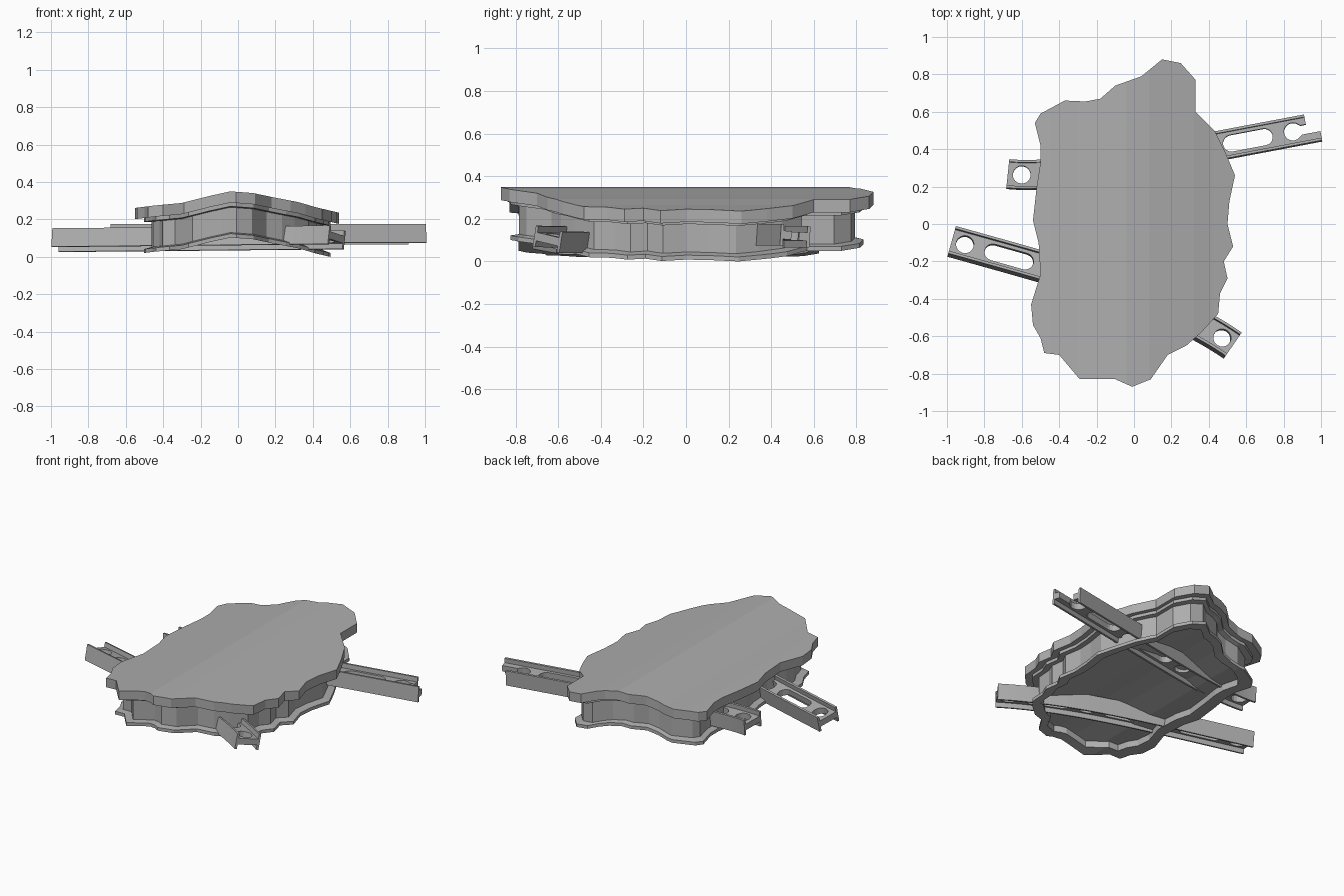
import bpy, bmesh
from math import sin, cos, pi, radians, sqrt

if "Cube" in bpy.data.objects:
    bpy.data.objects.remove(bpy.data.objects["Cube"])

# Ragged outline of the torn panel, clockwise from the rear peak
OUTLINE = [(.15, .88), (.25, .86), (.33, .77), (.33, .6), (.43, .5), (.49, .38), (.54, .26),
           (.51, .12), (.5, 0), (.53, -.12), (.48, -.2), (.5, -.29), (.46, -.37), (.45, -.48),
           (.36, -.58), (.28, -.65), (.18, -.7), (.09, -.83), (-.01, -.87), (-.1, -.83),
           (-.29, -.83), (-.4, -.7), (-.48, -.69), (-.5, -.61), (-.54, -.54), (-.55, -.43),
           (-.5, -.27), (-.51, -.1), (-.54, .02), (-.52, .2), (-.5, .33), (-.5, .42),
           (-.53, .54), (-.5, .59), (-.37, .66), (-.26, .655), (-.18, .67), (-.1, .74), (.04, .79)]
# Arched cross-section of the panel (x, z)
ARCH = [(-.6, .255), (-.45, .274), (-.3, .288), (-.15, .326), (-.04, .35), (.08, .341),
        (.2, .316), (.32, .293), (.42, .264), (.6, .222)]

metal = bpy.data.materials.new("dark_metal")
metal.diffuse_color = (.42, .42, .42, 1)
metal.use_nodes = True
metal.node_tree.nodes["Principled BSDF"].inputs["Base Color"].default_value = metal.diffuse_color


def arch(x):
    for (x0, z0), (x1, z1) in zip(ARCH, ARCH[1:]):
        if x <= x1:
            return z0 + (z1 - z0) * (x - x0) / (x1 - x0)


def finish(bm, name):
    bmesh.ops.recalc_face_normals(bm, faces=bm.faces)
    me = bpy.data.meshes.new(name)
    bm.to_mesh(me)
    bm.free()
    me.materials.append(metal)
    ob = bpy.data.objects.new(name, me)
    bpy.context.collection.objects.link(ob)
    return ob


def bridge(bm, a, b):
    n = len(a)
    for i in range(n):
        bm.faces.new((a[i], a[(i + 1) % n], b[(i + 1) % n], b[i]))


# Hull panel: plate, channel-shaped wall and recessed underside, built flat and then arched
def hull_panel():
    bm = bmesh.new()
    profile = [(0, 0), (0, -.06), (.045, -.06), (.045, -.08), (.085, -.085), (.085, -.22),
               (.045, -.226), (.045, -.247), (.115, -.247), (.115, -.205)]
    rings = [[bm.verts.new((x * (1 - i / .53), y * (1 - i / .87), z)) for x, y in OUTLINE]
             for i, z in profile]
    for a, b in zip(rings, rings[1:]):
        bridge(bm, a, b)
    caps = [bm.faces.new(rings[0]), bm.faces.new(rings[-1])]
    bmesh.ops.triangulate(bm, faces=caps)
    for x, _ in ARCH[1:-1]:
        bmesh.ops.bisect_plane(bm, geom=bm.verts[:] + bm.edges[:] + bm.faces[:], dist=1e-5,
                               plane_co=(x, 0, 0), plane_no=(1, 0, 0))
    for v in bm.verts:
        v.co.z += arch(v.co.x)
    finish(bm, "hull_panel")


# Bent H-beam with alternating round holes and slots; each half is swept along the path
def beam(name, start, heading, length, first, pitch, z0, z1, roll, ends, torn=False):
    W, H, F, T = .077, .05, .014, .02
    holes = []
    for k in range(7):
        holes.append((first + k * pitch / 2, .09 if k % 2 else 0, .045 if k % 2 else .048))

    def half_gap(s):
        for c, d, r in holes:
            e = max(abs(s - c) - d, 0)
            if e < r:
                g = sqrt(r * r - e * e)
                return max(g, .025) if torn and s > holes[-1][0] else g
        return .025 if torn and s > holes[-1][0] else 0

    def place(s, v, h):
        x, y = start
        n = 60
        for k in range(n):
            a = radians(heading((k + .5) * s / n / length))
            x += cos(a) * s / n
            y += sin(a) * s / n
        a = radians(heading(s / length))
        lat = v * cos(roll) + h * sin(roll)
        z = z0 + (z1 - z0) * s / length + h * cos(roll) - v * sin(roll)
        return (x - sin(a) * lat, y + cos(a) * lat, z)

    bm = bmesh.new()
    for side, end in zip((1, -1), ends):
        samples = {0, end}
        for c, d, r in holes:
            for k in range(9):
                o = r * cos(k * pi / 8)
                samples.add(round(c + o + (d if k < 4 else -d if k > 4 else 0), 4))
            samples |= {round(c - d, 4), round(c + d, 4)}
        prev = None
        for s in sorted(q for q in samples if 0 <= q <= end):
            g = half_gap(s)
            prof = [(g, T), (W - F, T), (W - F, H), (W, H), (W, -H), (W - F, -H), (W - F, -T), (g, -T)]
            ring = [bm.verts.new(place(s, v * side, h)) for v, h in prof]
            if prev:
                bridge(bm, prev, ring)
            else:
                bm.faces.new(ring)
            prev = ring
        bm.faces.new(prev)
    finish(bm, name)


hull_panel()
beam("front_beam", (-.975, -.093), lambda u: -15.6 - 19 * u ** 3, 1.61, .073, .489,
     .089, .104, radians(11), (1.61, 1.61))
beam("rear_beam", (-.675, .267), lambda u: 10.7 - 16.7 * max(1 - u, 0) ** 7, 1.69, .075, .49,
     .12, .12, radians(4), (1.62, 1.69), torn=True)
